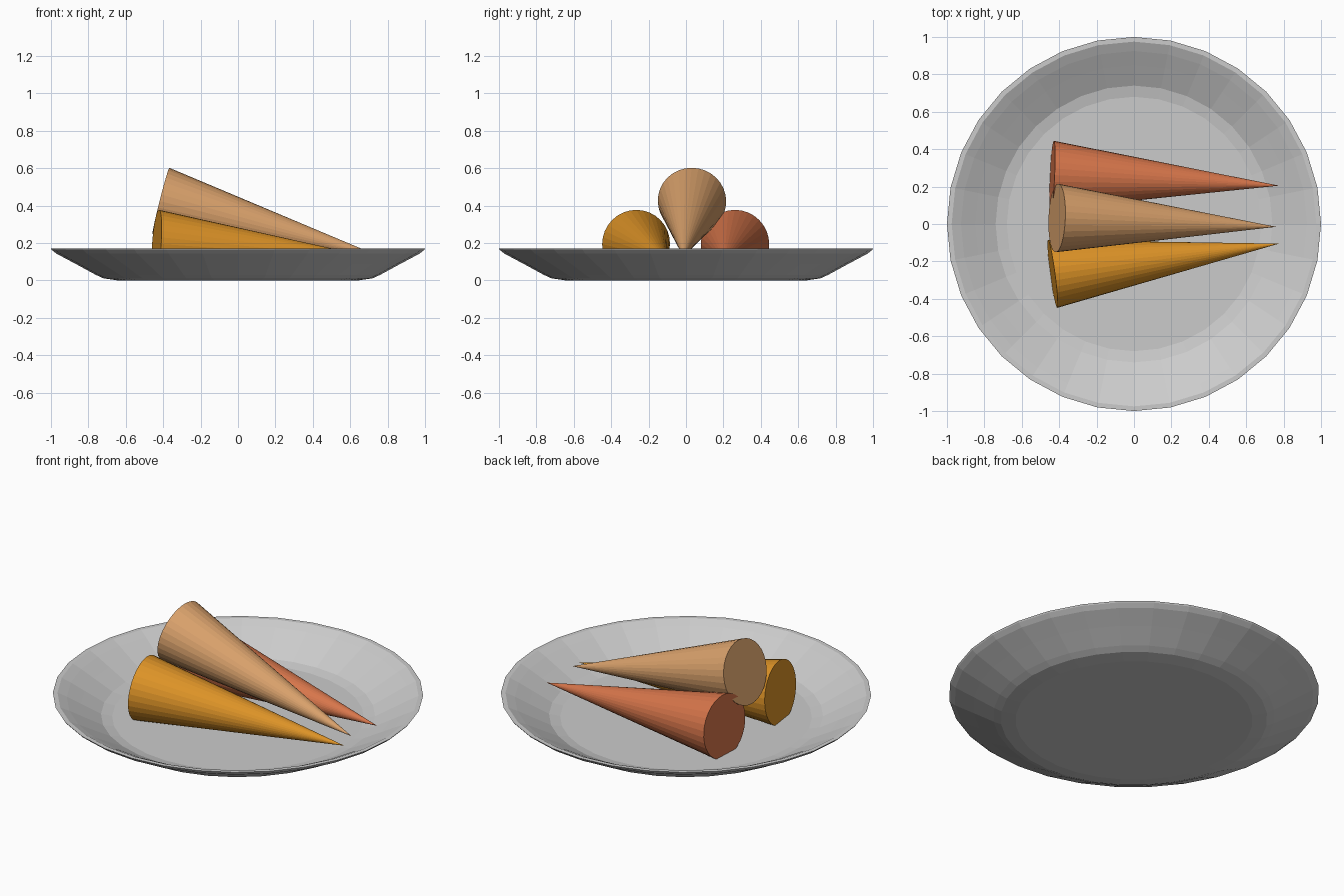
import bpy, bmesh, math
from mathutils import Vector

if "Cube" in bpy.data.objects:
    bpy.data.objects.remove(bpy.data.objects["Cube"])


def make_object(name, bm, color=None):
    bmesh.ops.recalc_face_normals(bm, faces=bm.faces)
    mesh = bpy.data.meshes.new(name)
    bm.to_mesh(mesh)
    bm.free()
    obj = bpy.data.objects.new(name, mesh)
    bpy.context.collection.objects.link(obj)
    if color:
        mat = bpy.data.materials.new(name + "_colour")
        mat.diffuse_color = (*color, 1)
        mat.use_nodes = True
        mat.node_tree.nodes["Principled BSDF"].inputs["Base Color"].default_value = mat.diffuse_color
        mesh.materials.append(mat)
    return obj


def lathe(name, profile, sides=32):
    """Closed solid of revolution; first and last rings get flat caps."""
    bm = bmesh.new()
    rings = [[bm.verts.new((r * math.cos(2 * math.pi * i / sides),
                            r * math.sin(2 * math.pi * i / sides), z))
              for i in range(sides)] for r, z in profile]
    for a, b in zip(rings, rings[1:]):
        for i in range(sides):
            j = (i + 1) % sides
            bm.faces.new((a[i], a[j], b[j], b[i]))
    bm.faces.new(rings[0])
    bm.faces.new(rings[-1])
    return make_object(name, bm)


def cone(name, base, tip, color, radius=0.183):
    base, tip = Vector(base), Vector(tip)
    axis = tip - base
    bm = bmesh.new()
    bmesh.ops.create_cone(bm, cap_ends=True, segments=32, radius1=radius,
                          radius2=0, depth=axis.length)
    bmesh.ops.remove_doubles(bm, verts=bm.verts, dist=1e-5)
    obj = make_object(name, bm, color)
    obj.rotation_euler = axis.to_track_quat('Z', 'Y').to_euler()
    obj.location = (base + tip) / 2
    return obj


# Plate: outside from the foot up, over the rim, down to the floor
lathe("plate", [(0.64, 0.0), (0.72, 0.012), (0.76, 0.03), (0.87, 0.09),
                (0.97, 0.143), (0.995, 0.163), (1.0, 0.17), (0.975, 0.17),
                (0.925, 0.146), (0.85, 0.105), (0.74, 0.046), (0.68, 0.034)])

# Three cones stacked on the plate
cone("front_cone", (-0.435, -0.267, 0.195), (0.775, -0.105, 0.11), (0.72, 0.29, 0.02))
cone("back_cone", (-0.437, 0.262, 0.195), (0.775, 0.205, 0.11), (0.68, 0.18, 0.07))
cone("top_cone", (-0.412, 0.032, 0.425), (0.76, -0.015, 0.128), (0.70, 0.36, 0.15))
